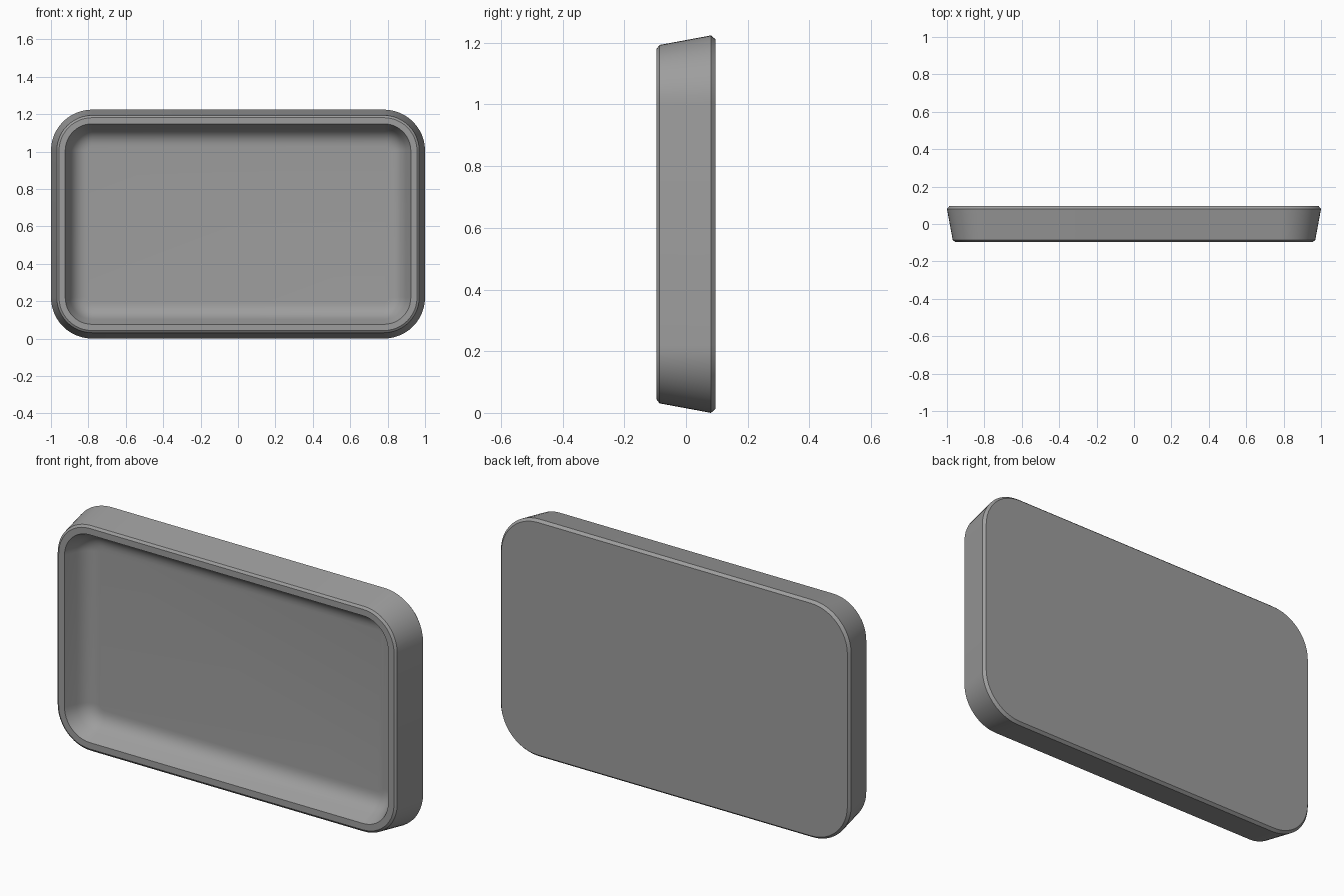
import bpy, bmesh, math

if "Cube" in bpy.data.objects:
    bpy.data.objects.remove(bpy.data.objects["Cube"])

HALF_W, HALF_H, RADIUS, SEGS = 1.0, 0.612, 0.22, 12


def rounded_ring(bm, inset, y):
    """Rounded rectangle facing the front, shrunk concentrically by inset."""
    r = RADIUS - inset
    cx, cz = HALF_W - RADIUS, HALF_H - RADIUS
    ring = []
    for k, (sx, sz) in enumerate([(1, 1), (-1, 1), (-1, -1), (1, -1)]):
        for i in range(SEGS + 1):
            a = math.pi / 2 * (k + i / SEGS)
            ring.append(bm.verts.new((sx * cx + r * math.cos(a), y,
                                      HALF_H + sz * cz + r * math.sin(a))))
    return ring


# Tray section from back edge, round the rim, to the top of the hollow: (inset, y)
profile = [(0.012, 0.095), (0.0, 0.081), (0.031, -0.086), (0.043, -0.095),
           (0.076, -0.095)]
# Sloping inner wall, then a soft fillet (quadratic curve) to the floor
wall_end, knee, floor_edge = (0.103, -0.035), (0.132, 0.025), (0.195, 0.025)
for i in range(8):
    t = i / 7
    profile.append(tuple((1 - t) ** 2 * p + 2 * t * (1 - t) * q + t * t * r
                         for p, q, r in zip(wall_end, knee, floor_edge)))

bm = bmesh.new()
rings = [rounded_ring(bm, *p) for p in profile]
for a, b in zip(rings, rings[1:]):
    n = len(a)
    for i in range(n):
        j = (i + 1) % n
        bm.faces.new((a[i], a[j], b[j], b[i]))
bm.faces.new(rings[0])       # back panel
bm.faces.new(rings[-1])      # tray floor
bmesh.ops.recalc_face_normals(bm, faces=bm.faces[:])

mesh = bpy.data.meshes.new("tray")
bm.to_mesh(mesh)
bm.free()
tray = bpy.data.objects.new("tray", mesh)
bpy.context.collection.objects.link(tray)

grey = bpy.data.materials.new("mid grey")
grey.diffuse_color = (0.34, 0.34, 0.34, 1)
grey.use_nodes = True
grey.node_tree.nodes["Principled BSDF"].inputs["Base Color"].default_value = grey.diffuse_color
mesh.materials.append(grey)

bpy.context.view_layer.objects.active = tray
tray.select_set(True)
bpy.ops.object.shade_smooth_by_angle(angle=math.radians(25))
